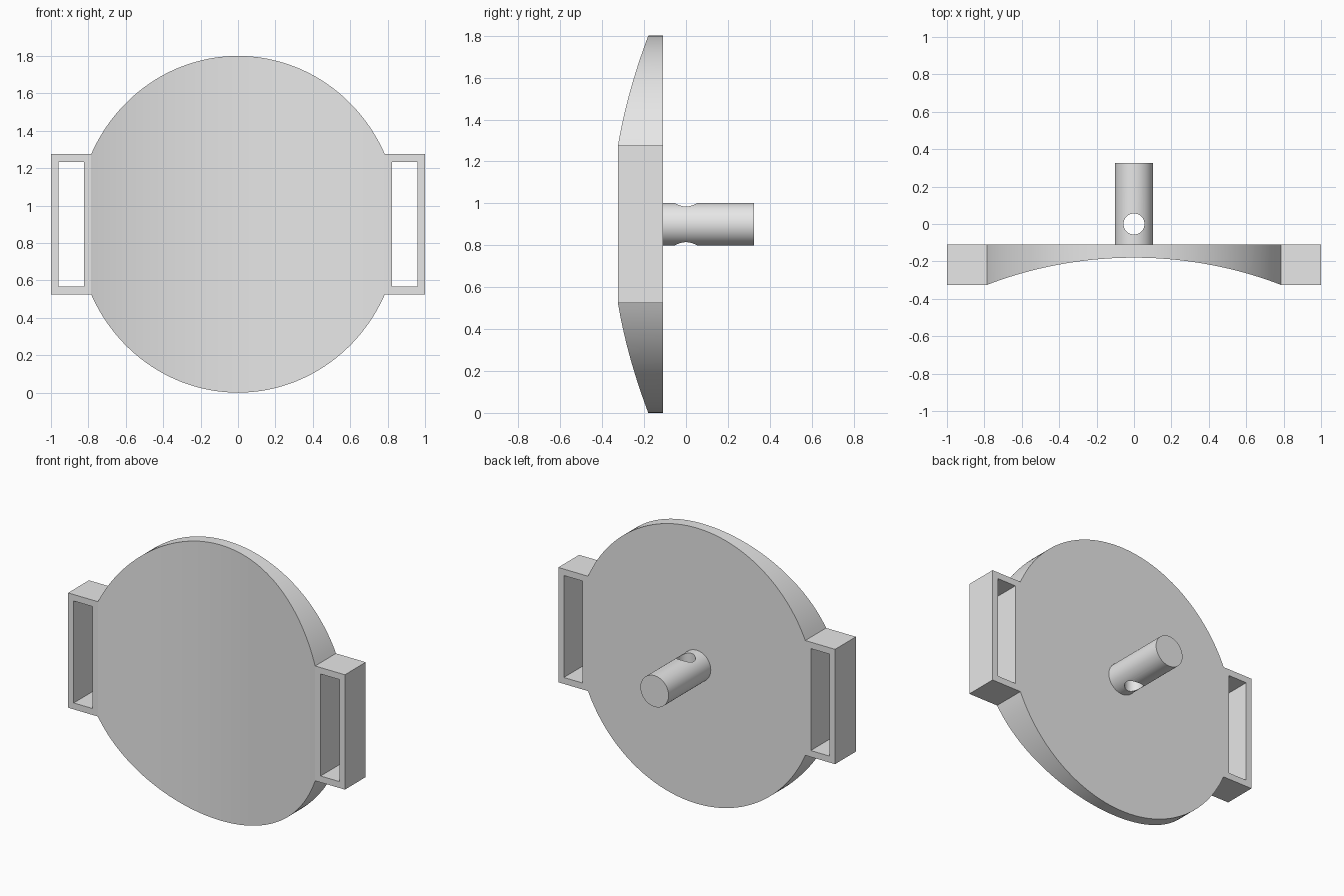
import bpy, bmesh, math

cube = bpy.data.objects.get("Cube")
if cube:
    bpy.data.objects.remove(cube, do_unlink=True)

grey = bpy.data.materials.new("plain grey")
grey.use_nodes = True
grey.diffuse_color = (0.8, 0.8, 0.8, 1)
grey.node_tree.nodes["Principled BSDF"].inputs["Base Color"].default_value = (0.8, 0.8, 0.8, 1)

MID_Z = 0.9        # height of the disc centre
HALF_H = 0.9       # half height of the disc
LUG_X = 0.785      # where the disc meets the strap lugs
LUG_H = 0.375      # half height of the lugs
BACK, THIN, FRONT = -0.11, -0.18, -0.325
SEGMENTS = 64


def select(obj):
    bpy.ops.object.select_all(action='DESELECT')
    obj.select_set(True)
    bpy.context.view_layer.objects.active = obj


def cut(obj, cutter):
    cutter.hide_render = True
    select(obj)
    mod = obj.modifiers.new("cut", 'BOOLEAN')
    mod.operation = 'DIFFERENCE'
    mod.solver = 'EXACT'
    mod.object = cutter
    bpy.ops.object.modifier_apply(modifier=mod.name)
    bpy.data.objects.remove(cutter, do_unlink=True)


def finish(obj, degrees):
    obj.data.materials.clear()
    obj.data.materials.append(grey)
    select(obj)
    bpy.ops.object.shade_smooth_by_angle(angle=math.radians(degrees))


def cylinder(name, radius, depth, location, rotation=(0, 0, 0)):
    bpy.ops.mesh.primitive_cylinder_add(vertices=64, radius=radius, depth=depth,
                                        location=location, rotation=rotation)
    obj = bpy.context.object
    obj.name = name
    return obj


# Disc with a hollow front and a square lug on each side, as a row of columns
end = math.acos(LUG_H / HALF_H)
half_w = LUG_X / math.sin(end)
bend = (LUG_X ** 2 + (THIN - FRONT) ** 2) / (2 * (THIN - FRONT))
columns = [(-1, LUG_H, FRONT)]
for i in range(SEGMENTS + 1):
    t = end * (2 * i / SEGMENTS - 1)
    x = half_w * math.sin(t)
    y = THIN - bend + math.sqrt(bend ** 2 - x ** 2)
    columns.append((x, HALF_H * math.cos(t), y))
columns.append((1, LUG_H, FRONT))

bm = bmesh.new()
rings = []
for x, h, y in columns:
    corners = ((y, -h), (BACK, -h), (BACK, h), (y, h))
    rings.append([bm.verts.new((x, cy, MID_Z + cz)) for cy, cz in corners])
for a, b in zip(rings, rings[1:]):
    for k in range(4):
        n = (k + 1) % 4
        bm.faces.new((a[k], a[n], b[n], b[k]))
bm.faces.new(rings[0])
bm.faces.new(rings[-1])
bmesh.ops.recalc_face_normals(bm, faces=bm.faces)
mesh = bpy.data.meshes.new("disc_plate")
bm.to_mesh(mesh)
bm.free()
plate = bpy.data.objects.new("disc_plate", mesh)
bpy.context.collection.objects.link(plate)

# Strap slots through the lugs
for side in (-1, 1):
    bpy.ops.mesh.primitive_cube_add(size=1, location=(side * 0.892, -0.2, MID_Z))
    slot = bpy.context.object
    slot.name = "slot_cutter"
    slot.scale = (0.135, 1, 0.666)
    cut(plate, slot)
finish(plate, 10)

# Rear peg with a vertical cross hole
peg = cylinder("rear_peg", 0.102, 0.445, (0, 0.1025, MID_Z), (math.pi / 2, 0, 0))
cut(peg, cylinder("hole_cutter", 0.056, 1, (0, 0, MID_Z)))
finish(peg, 30)
